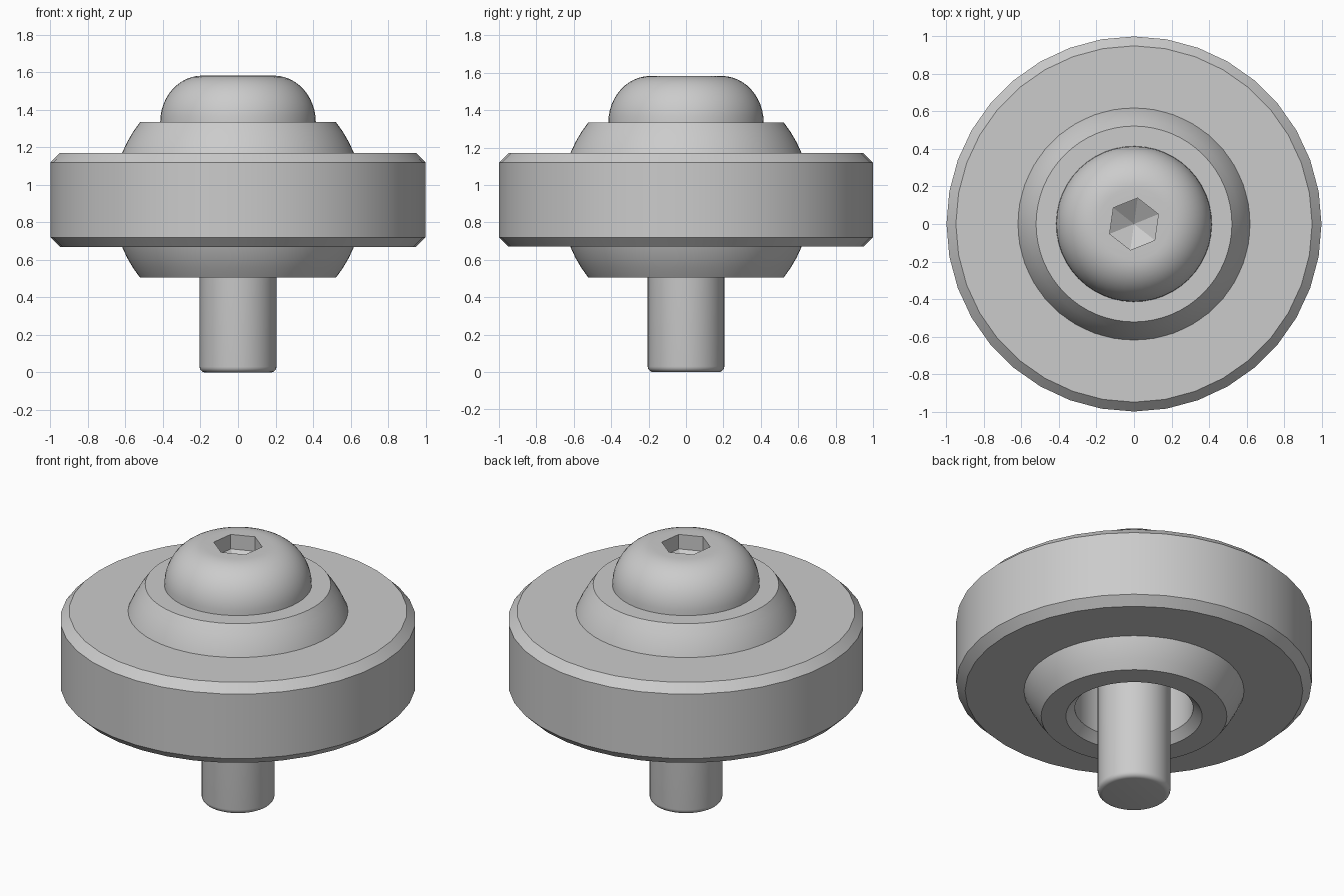
import bpy, bmesh, math

cube = bpy.data.objects.get("Cube")
if cube:
    bpy.data.objects.remove(cube, do_unlink=True)

# One plain metal colour
STEEL = (0.6, 0.6, 0.6, 1.0)
steel = bpy.data.materials.new("grey steel")
steel.use_nodes = True
steel.diffuse_color = STEEL
steel.node_tree.nodes["Principled BSDF"].inputs["Base Color"].default_value = STEEL

MID = 0.92                        # height of the bearing centre
HEX_TURN = math.radians(22)


def arc(cx, cz, rx, rz, a0, a1, steps):
    """Points (r, z) along an elliptical arc, angles in degrees."""
    pts = []
    for i in range(steps + 1):
        a = math.radians(a0 + (a1 - a0) * i / steps)
        pts.append((cx + rx * math.cos(a), cz + rz * math.sin(a)))
    return pts


def hex_scale(a):
    """Radius of a unit hexagon at angle a measured from a corner."""
    return math.cos(math.pi / 6) / math.cos(a % (math.pi / 3) - math.pi / 6)


def lathe(name, profile, segments, closed=False, turn=0.0, hex_rings=()):
    """Spin (r, z) points about z; rings listed in hex_rings become hexagons."""
    bm = bmesh.new()
    rings = []
    for k, (r, z) in enumerate(profile):
        if r < 1e-5:
            rings.append([bm.verts.new((0, 0, z))] * segments)
            continue
        ring = []
        for i in range(segments):
            a = 2 * math.pi * i / segments
            rr = r * hex_scale(a) if k in hex_rings else r
            ring.append(bm.verts.new((rr * math.cos(a + turn), rr * math.sin(a + turn), z)))
        rings.append(ring)
    pairs = list(zip(rings, rings[1:]))
    if closed:
        pairs.append((rings[-1], rings[0]))
    for lo, hi in pairs:
        for i in range(segments):
            j = (i + 1) % segments
            quad = list(dict.fromkeys((lo[i], lo[j], hi[j], hi[i])))
            bm.faces.new(quad)
    bmesh.ops.recalc_face_normals(bm, faces=bm.faces)
    mesh = bpy.data.meshes.new(name)
    bm.to_mesh(mesh)
    bm.free()
    mesh.materials.append(steel)
    obj = bpy.data.objects.new(name, mesh)
    bpy.context.collection.objects.link(obj)
    bpy.ops.object.select_all(action='DESELECT')
    obj.select_set(True)
    bpy.context.view_layer.objects.active = obj
    bpy.ops.object.shade_smooth_by_angle(angle=math.radians(25))
    return obj


# Chamfered outer ring with a spherical seat
half, chamfer, seat = 0.25, 0.05, 0.668
tilt = math.degrees(math.asin(half / seat))
ring_profile = [(1 - chamfer, MID - half), (1, MID - half + chamfer),
                (1, MID + half - chamfer), (1 - chamfer, MID + half)]
ring_profile += arc(0, MID, seat, seat, tilt, -tilt, 8)
lathe("outer_ring", ring_profile, 36, closed=True)

# Truncated ball with a chamfered bore
ball_r, ball_half, bore, lip = 0.667, 0.415, 0.333, 0.05
tilt = math.degrees(math.asin(ball_half / ball_r))
ball_profile = arc(0, MID, ball_r, ball_r, -tilt, tilt, 14)
ball_profile += [(bore + lip, MID + ball_half), (bore, MID + ball_half - lip),
                 (bore, MID - ball_half + lip), (bore + lip, MID - ball_half)]
lathe("inner_ball", ball_profile, 64, closed=True)

# Domed bolt head with a hexagonal socket ending in a drill point
base, top = MID + ball_half, 1.583
dome = [(0, base)] + arc(0.19, base, 0.225, top - base, 0, 90, 12)
n = len(dome)
socket = [(0.14, top), (0.14, top - 0.09), (0, top - 0.175)]
lathe("bolt_head", dome + socket, 48, turn=HEX_TURN, hex_rings=(n, n + 1))

# Shank with a rounded tip
shank_r, tip = 0.205, 0.03
shank = [(0, 0)] + arc(shank_r - tip, tip, tip, tip, -90, 0, 5) + [(shank_r, base), (0, base)]
lathe("bolt_shank", shank, 48)
